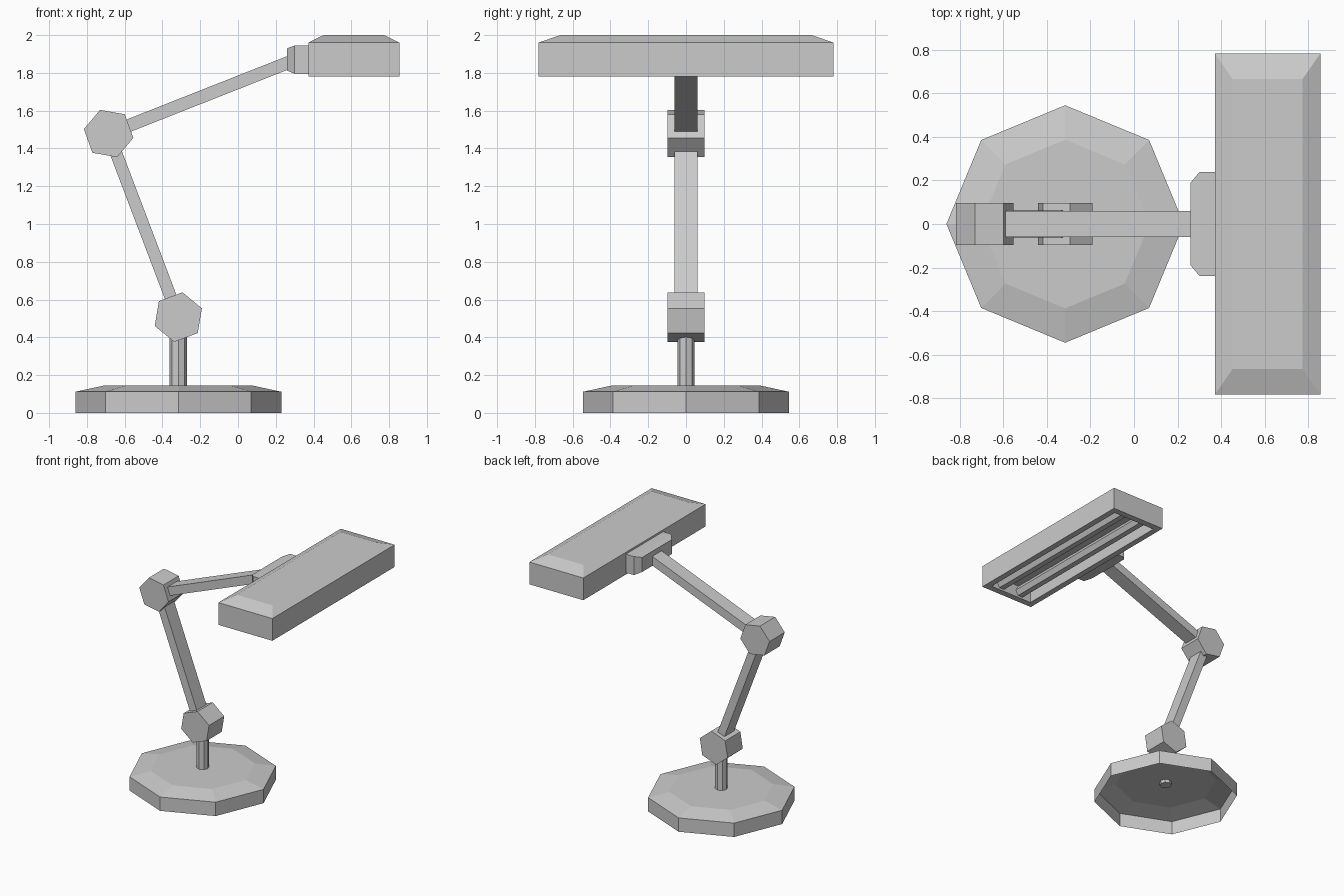
import bpy, bmesh
from math import radians, sin, cos, atan2, pi
from mathutils import Vector

if "Cube" in bpy.data.objects:
    bpy.data.objects.remove(bpy.data.objects["Cube"])


def make(name, bm):
    me = bpy.data.meshes.new(name)
    bm.to_mesh(me)
    bm.free()
    ob = bpy.data.objects.new(name, me)
    bpy.context.collection.objects.link(ob)
    return ob


def loft(name, rings, cap_start=True, cap_end=True):
    """Join matching point rings with quads, capping the ends."""
    bm = bmesh.new()
    vs = [[bm.verts.new(p) for p in r] for r in rings]
    n = len(vs[0])
    for a, b in zip(vs, vs[1:]):
        for i in range(n):
            j = (i + 1) % n
            bm.faces.new((a[i], a[j], b[j], b[i]))
    if cap_start:
        bm.faces.new(vs[0][::-1])
    if cap_end:
        bm.faces.new(vs[-1])
    if cap_start and cap_end:
        bmesh.ops.recalc_face_normals(bm, faces=bm.faces)
    return make(name, bm)


def ngon(n, r, z, cx):
    return [(cx + r * cos(2 * pi * i / n), r * sin(2 * pi * i / n), z) for i in range(n)]


def prism_y(name, n, r, cx, cz, y, rot):
    ring = [(cx + r * cos(rot + 2 * pi * i / n), cz + r * sin(rot + 2 * pi * i / n)) for i in range(n)]
    return loft(name, [[(x, s * y, z) for x, z in ring] for s in (-1, 1)])


def rect(x0, x1, y, z):
    return [(x0, -y, z), (x1, -y, z), (x1, y, z), (x0, y, z)]


def arm(name, p, q, width, thick):
    p, q = Vector((p[0], 0, p[1])), Vector((q[0], 0, q[1]))
    d = (q - p).normalized()
    side = Vector((-d.z, 0, d.x)) * thick / 2
    w = Vector((0, width / 2, 0))
    return loft(name, [[c - side - w, c + side - w, c + side + w, c - side + w] for c in (p, q)])


LOW, HIGH = (-0.316, 0.507), (-0.685, 1.479)

# Octagonal base, an open shell underneath
loft("base", [ngon(8, 0.545, 0, -0.316), ngon(8, 0.545, 0.112, -0.316),
              ngon(8, 0.387, 0.146, -0.316)], cap_start=False)
# Short post
loft("post", [ngon(8, 0.046, 0.12, -0.316), ngon(8, 0.046, 0.45, -0.316)])

# Hexagonal joints
prism_y("lower_joint", 6, 0.133, *LOW, 0.097, radians(20.5))
prism_y("upper_joint", 6, 0.133, *HIGH, 0.097, radians(-10))

# Arms
arm("lower_arm", LOW, HIGH, 0.123, 0.065)
arm("upper_arm", HIGH, (0.275, 1.858), 0.12, 0.068)

# Bracket between arm and head, narrowed towards the arm
loft("bracket", [[(x, -y, a), (x, y, a), (x, y, b), (x, -y, b)] for x, y, a, b in
                 ((0.26, 0.19, 1.812, 1.93), (0.3, 0.238, 1.795, 1.945), (0.385, 0.238, 1.795, 1.945))])

# Lamp head with bevelled top and recessed underside
loft("lamp_head", [rect(0.42, 0.805, 0.73, 1.88), rect(0.42, 0.805, 0.73, 1.78),
                   rect(0.372, 0.855, 0.782, 1.78), rect(0.372, 0.855, 0.782, 1.96),
                   rect(0.453, 0.773, 0.665, 2.0)])

# Two light tubes in the recess
for i, x in enumerate((0.52, 0.705)):
    prism_y("light_tube_%d" % (i + 1), 6, 0.045, x, 1.835, 0.73, 0)
